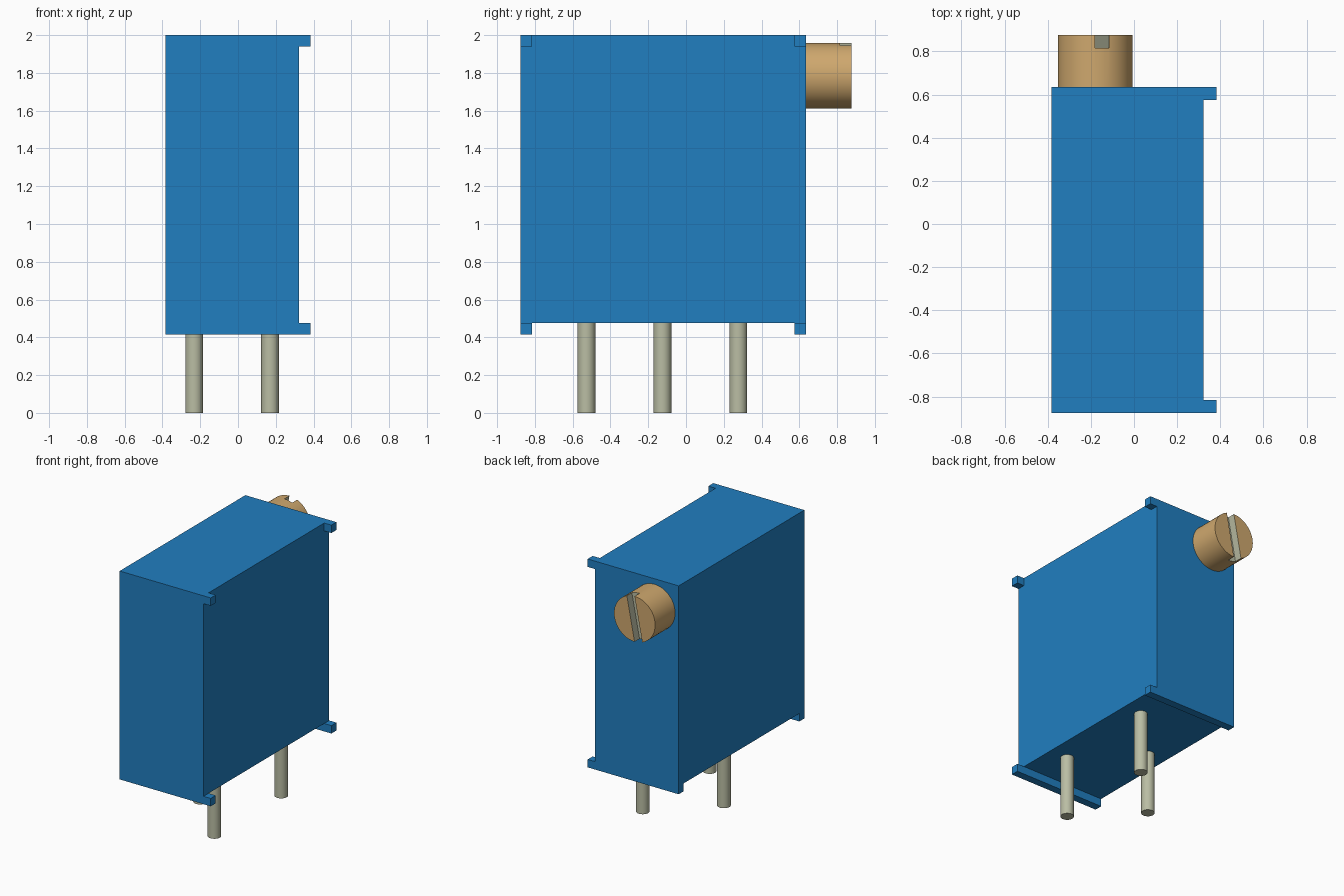
import bpy
import math
from mathutils import Matrix, Vector

if "Cube" in bpy.data.objects:
    bpy.data.objects.remove(bpy.data.objects["Cube"], do_unlink=True)


def material(name, rgb):
    m = bpy.data.materials.new(name)
    m.use_nodes = True
    m.diffuse_color = (*rgb, 1)
    m.node_tree.nodes["Principled BSDF"].inputs["Base Color"].default_value = (*rgb, 1)
    return m


BLUE = material("blue plastic", (0.015, 0.21, 0.53))
BRASS = material("brass", (0.62, 0.39, 0.155))
TIN = material("tinned metal", (0.49, 0.51, 0.37))


def box(name, low, high, mat=None):
    low, high = Vector(low), Vector(high)
    bpy.ops.mesh.primitive_cube_add(size=1)
    ob = bpy.context.object
    ob.name = name
    ob.data.transform(Matrix.Translation((low + high) / 2) @ Matrix.Diagonal((*(high - low), 1)))
    if mat:
        ob.data.materials.append(mat)
    return ob


def cylinder(name, radius, depth, centre, mat, sides, rotation=(0, 0, 0)):
    bpy.ops.mesh.primitive_cylinder_add(vertices=sides, radius=radius, depth=depth,
                                        location=centre, rotation=rotation)
    ob = bpy.context.object
    ob.name = name
    ob.data.materials.append(mat)
    bpy.ops.object.transform_apply(location=True, rotation=True, scale=True)
    return ob


def carve(ob, cutter):
    cutter.hide_render = True
    mod = ob.modifiers.new("cut", "BOOLEAN")
    mod.operation = "DIFFERENCE"
    mod.solver = "EXACT"
    mod.object = cutter
    bpy.context.view_layer.objects.active = ob
    bpy.ops.object.modifier_apply(modifier=mod.name)
    bpy.data.objects.remove(cutter, do_unlink=True)


def smooth(ob):
    bpy.ops.object.select_all(action="DESELECT")
    ob.select_set(True)
    bpy.context.view_layer.objects.active = ob
    bpy.ops.object.shade_smooth_by_angle(angle=math.radians(30))


# Housing: a full block carved back to leave end rails and corner tabs
SIDE, FRONT, BACK, BOTTOM, TOP = 0.383, -0.875, 0.635, 0.415, 2.0
TAB = 0.06
body = box("housing", (-SIDE, FRONT, BOTTOM), (SIDE, BACK, TOP), BLUE)
carve(body, box("underside_cut", (-1, FRONT + TAB, 0), (1, BACK - TAB, BOTTOM + TAB)))
carve(body, box("side_cut", (SIDE - TAB, FRONT + TAB, 0), (1, BACK - TAB, 3)))
carve(body, box("tab_gap_cut", (SIDE - TAB, -1, BOTTOM + TAB), (1, 1, TOP - TAB)))

# Adjusting screw with a tilted slot
RADIUS, END, FLOOR, SLOT, TILT = 0.173, 0.875, 0.815, 0.066, math.radians(11)
centre = Vector((-0.18, 0, 1.785))
screw = cylinder("adjusting_screw", RADIUS, END - BACK,
                 centre + Vector((0, (END + BACK) / 2, 0)), BRASS, 48, (math.pi / 2, 0, 0))
slot = box("slot_cut", (-SLOT / 2, FLOOR, -0.3), (SLOT / 2, 1, 0.3))
slot.data.transform(Matrix.Translation(centre) @ Matrix.Rotation(TILT, 4, "Y"))
carve(screw, slot)
screw.data.materials.clear()
screw.data.materials.append(BRASS)
screw.data.materials.append(TIN)
across = Vector((math.cos(TILT), 0, -math.sin(TILT)))
for face in screw.data.polygons:
    inside = abs((face.center - centre).dot(across)) < SLOT / 2 + 0.002
    is_floor = face.normal.y > 0.9 and face.center.y < FLOOR + 0.01
    is_wall = abs(face.normal.dot(across)) > 0.99
    face.material_index = int(inside and (is_floor or is_wall))
smooth(screw)

# Three staggered pins
for name, x, y in (("front_pin", 0.17, -0.527), ("middle_pin", -0.232, -0.125),
                   ("back_pin", 0.17, 0.277)):
    top = BOTTOM + TAB + 0.02
    smooth(cylinder(name, 0.047, top, (x, y, top / 2), TIN, 32))
